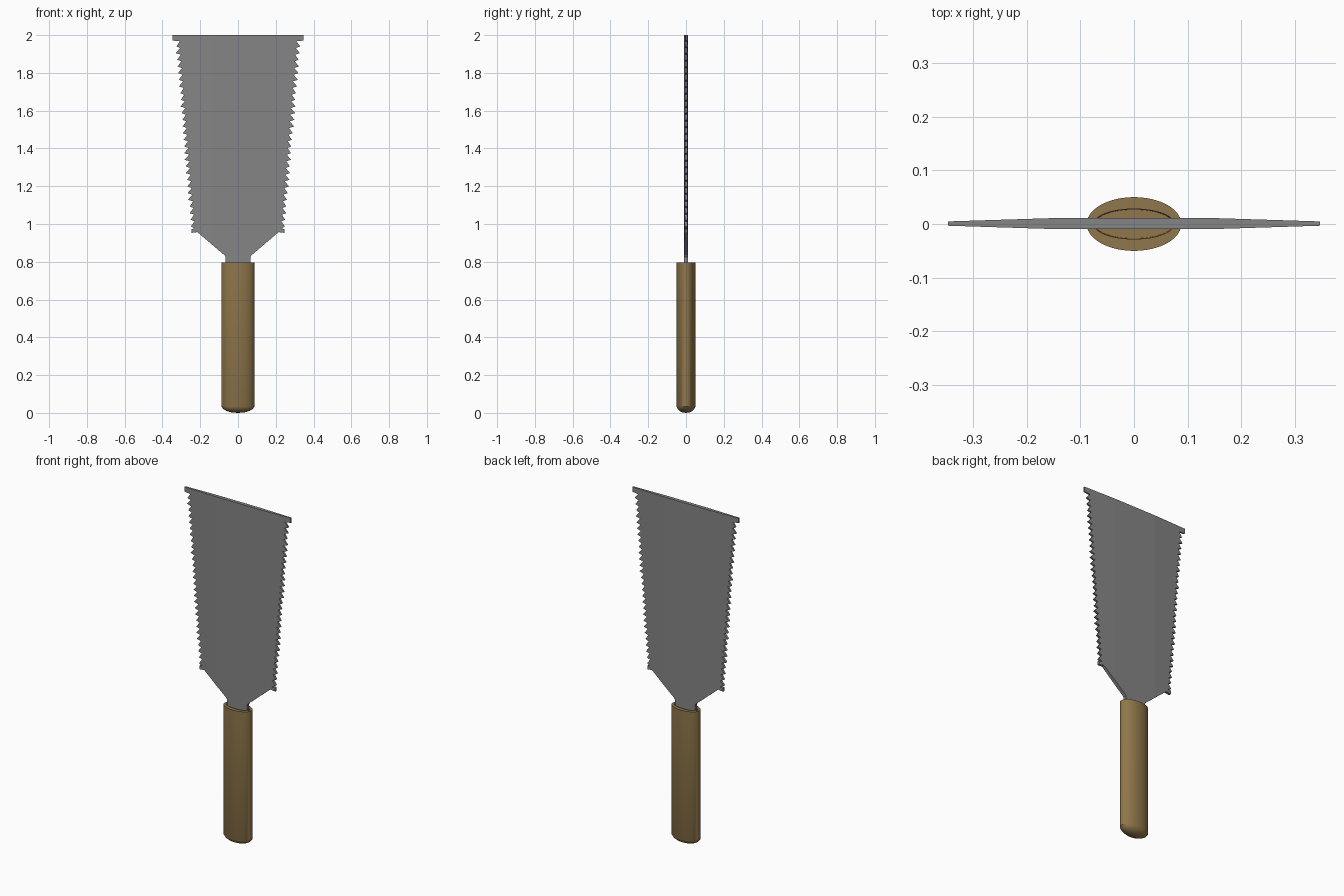
import bpy, bmesh, math, random

if "Cube" in bpy.data.objects:
    bpy.data.objects.remove(bpy.data.objects["Cube"])

random.seed(4)


def material(name, col):
    m = bpy.data.materials.new(name)
    m.diffuse_color = (*col, 1)
    m.use_nodes = True
    m.node_tree.nodes["Principled BSDF"].inputs["Base Color"].default_value = m.diffuse_color
    return m


steel = material("grey steel", (0.235, 0.235, 0.235))
wood = material("brown wood", (0.28, 0.185, 0.07))


def finish(name, bm, mat):
    bmesh.ops.recalc_face_normals(bm, faces=bm.faces[:])
    me = bpy.data.meshes.new(name)
    bm.to_mesh(me)
    bm.free()
    ob = bpy.data.objects.new(name, me)
    bpy.context.collection.objects.link(ob)
    me.materials.append(mat)
    return ob


# Handle: stacked elliptical rings, domed butt and recessed top socket
N = 48
rings = [(0.035, 0.020, 0.0025), (0.060, 0.034, 0.010), (0.078, 0.044, 0.020),
         (0.088, 0.050, 0.034), (0.088, 0.050, 0.795),
         (0.075, 0.028, 0.795), (0.073, 0.027, 0.76)]
bm = bmesh.new()
loops = [[bm.verts.new((rx * math.cos(2 * math.pi * i / N),
                        ry * math.sin(2 * math.pi * i / N), z)) for i in range(N)]
         for rx, ry, z in rings]
for a, b in zip(loops, loops[1:]):
    for i in range(N):
        j = (i + 1) % N
        bm.faces.new((a[i], a[j], b[j], b[i]))
butt = bm.verts.new((0, 0, 0))
for i in range(N):
    bm.faces.new((loops[0][i], butt, loops[0][(i + 1) % N]))
bm.faces.new(loops[-1])
handle = finish("handle", bm, wood)
bpy.context.view_layer.objects.active = handle
handle.select_set(True)
bpy.ops.object.shade_smooth_by_angle(angle=math.radians(30))


# Blade: outline of one side, from neck up to the top edge, with saw teeth
def root(z):
    return 0.226 + (z - 0.975) * 0.083


def side(sign):
    pts = [(0.065, 0.755), (0.065, 0.825), (0.072, 0.835), (0.215, 0.957),
           (0.247, 0.953), (0.247, 0.974), (root(0.98), 0.976)]
    count = 28
    step = (1.968 - 0.98) / count
    for k in range(count):
        z = 0.98 + k * step
        depth = random.uniform(0.019, 0.027)
        pts += [(root(z + 0.008) + depth, z + 0.007),
                (root(z + step), z + step - 0.001)]
    pts += [(0.322, 1.969), (0.346, 1.971), (0.346, 2.0)]
    return [(sign * x, z) for x, z in pts]


outline = side(1) + side(-1)[::-1]
bm = bmesh.new()
face = bm.faces.new([bm.verts.new((x, -1, z)) for x, z in outline])
ext = bmesh.ops.extrude_face_region(bm, geom=[face])
for v in ext["geom"]:
    if isinstance(v, bmesh.types.BMVert):
        v.co.y = 1
for cut in (-0.14, 0.14):
    bmesh.ops.bisect_plane(bm, geom=bm.verts[:] + bm.edges[:] + bm.faces[:],
                           plane_co=(cut, 0, 0), plane_no=(1, 0, 0))
# Thin the blade towards its cutting edges
for v in bm.verts:
    t = max(0, (abs(v.co.x) - 0.14) / 0.206)
    v.co.y = math.copysign(0.0105 - 0.0065 * t, v.co.y) + 0.0008
blade = finish("blade", bm, steel)
